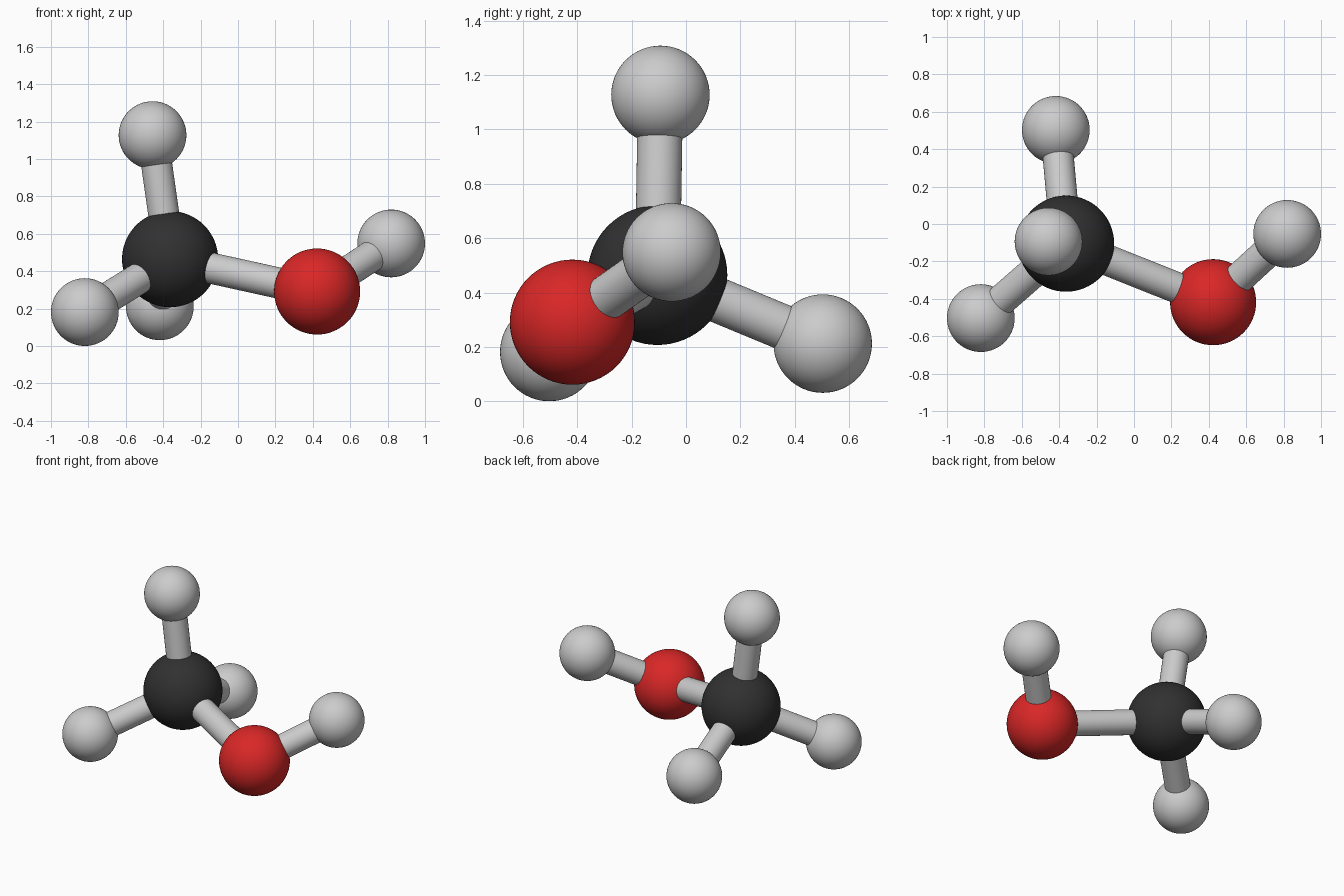
import bpy
from mathutils import Vector

if "Cube" in bpy.data.objects:
    bpy.data.objects.remove(bpy.data.objects["Cube"])

BOND_R = 0.083


def material(name, rgb):
    m = bpy.data.materials.new(name)
    m.diffuse_color = (*rgb, 1)
    m.use_nodes = True
    m.node_tree.nodes["Principled BSDF"].inputs["Base Color"].default_value = m.diffuse_color
    return m


# radius and colour of each element
KINDS = {
    "carbon": (0.257, material("carbon_black", (0.03, 0.03, 0.03))),
    "oxygen": (0.230, material("oxygen_red", (0.7, 0.02, 0.02))),
    "hydrogen": (0.181, material("hydrogen_white", (0.8, 0.8, 0.8))),
}

CARBON = Vector((-0.363, -0.105, 0.464))
OXYGEN = Vector((0.423, -0.418, 0.291))
HYDROXYL = Vector((0.819, -0.053, 0.548))
METHYL = [
    Vector((-0.457, -0.094, 1.127)),
    Vector((-0.819, -0.503, 0.181)),
    Vector((-0.418, 0.503, 0.212)),
]


def atom(name, kind, pos):
    radius, mat = KINDS[kind]
    bpy.ops.mesh.primitive_uv_sphere_add(segments=64, ring_count=32, radius=radius, location=pos)
    ob = bpy.context.object
    ob.name = name
    ob.data.materials.append(mat)
    bpy.ops.object.shade_smooth()


def bond(name, a, b):
    d = b - a
    bpy.ops.mesh.primitive_cylinder_add(vertices=48, radius=BOND_R, depth=d.length, location=(a + b) / 2)
    ob = bpy.context.object
    ob.name = name
    ob.rotation_euler = d.to_track_quat('Z', 'Y').to_euler()
    bpy.ops.object.shade_smooth_by_angle()


# backbone: carbon, oxygen and the hydroxyl hydrogen
atom("carbon_atom", "carbon", CARBON)
atom("oxygen_atom", "oxygen", OXYGEN)
atom("hydroxyl_hydrogen", "hydrogen", HYDROXYL)
bond("carbon_oxygen_bond", CARBON, OXYGEN)
bond("hydroxyl_bond", OXYGEN, HYDROXYL)

# three hydrogens around the carbon
for i, pos in enumerate(METHYL, 1):
    atom(f"methyl_hydrogen_{i}", "hydrogen", pos)
    bond(f"methyl_bond_{i}", CARBON, pos)
